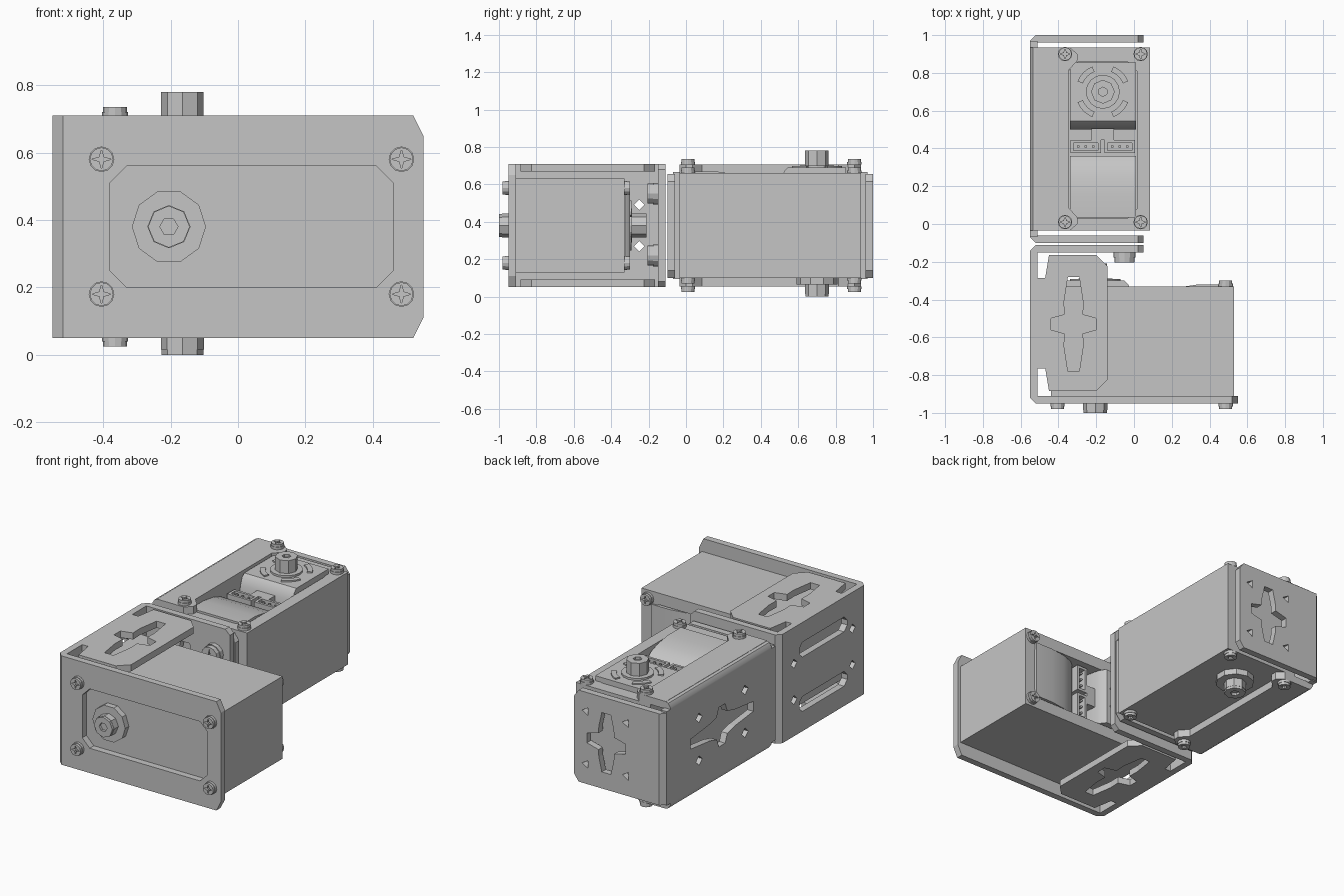
import bpy, bmesh
from math import sin, cos, pi
from mathutils import Matrix, Vector

if "Cube" in bpy.data.objects:
    bpy.data.objects.remove(bpy.data.objects["Cube"])

GREY = (0.56, 0.56, 0.56, 1)
grey = bpy.data.materials.new("plain grey")
grey.use_nodes = True
grey.diffuse_color = GREY
grey.node_tree.nodes["Principled BSDF"].inputs["Base Color"].default_value = GREY


def frame(u, v, origin=(0, 0, 0)):
    """Local axes u, v and u x v placed at an origin."""
    u, v = Vector(u), Vector(v)
    return Matrix.Translation(origin) @ Matrix((u, v, u.cross(v))).transposed().to_4x4()


X, Y, Z = (1, 0, 0), (0, 1, 0), (0, 0, 1)
FLAT = frame(X, Y)                  # w is +z
FACING_X = frame(Y, Z)              # w is +x
FACING_FRONT = frame(X, Z)          # w is -y


def plate(name, outline, w0, w1, m=FLAT, holes=(), smooth=False):
    """Extrude a 2D outline with holes from w0 to w1 along the frame's third axis."""
    curve = bpy.data.curves.new(name, 'CURVE')
    curve.dimensions, curve.fill_mode = '2D', 'BOTH'
    curve.extrude = abs(w1 - w0) / 2
    for loop in (outline, *holes):
        s = curve.splines.new('POLY')
        s.points.add(len(loop) - 1)
        s.use_cyclic_u = True
        for p, (a, b) in zip(s.points, loop):
            p.co = (a, b, 0, 1)
    tmp = bpy.data.objects.new(name + "_tmp", curve)
    bpy.context.collection.objects.link(tmp)
    dg = bpy.context.evaluated_depsgraph_get()
    mesh = bpy.data.meshes.new_from_object(tmp.evaluated_get(dg))
    bpy.data.objects.remove(tmp)
    bm = bmesh.new()
    bm.from_mesh(mesh)
    bmesh.ops.remove_doubles(bm, verts=bm.verts, dist=0.0001)
    bm.transform(m @ Matrix.Translation((0, 0, (w0 + w1) / 2)))
    bmesh.ops.recalc_face_normals(bm, faces=bm.faces)
    for f in bm.faces:
        f.smooth = False
    bm.to_mesh(mesh)
    bm.free()
    mesh.materials.clear()
    mesh.materials.append(grey)
    ob = bpy.data.objects.new(name, mesh)
    bpy.context.collection.objects.link(ob)
    if smooth:
        bpy.ops.object.select_all(action='DESELECT')
        ob.select_set(True)
        bpy.context.view_layer.objects.active = ob
        bpy.ops.object.shade_smooth_by_angle(angle=0.6)


def rect(a0, b0, a1, b1, c=0.0):
    """Rectangle with all corners cut by c."""
    if not c:
        return [(a0, b0), (a1, b0), (a1, b1), (a0, b1)]
    return [(a0 + c, b0), (a1 - c, b0), (a1, b0 + c), (a1, b1 - c),
            (a1 - c, b1), (a0 + c, b1), (a0, b1 - c), (a0, b0 + c)]


def wall(a0, b0, a1, b1, ca, cb):
    """Rectangle with only the two corners on the high side cut."""
    return [(a0, b0), (a1 - ca, b0), (a1, b0 + cb), (a1, b1 - cb), (a1 - ca, b1), (a0, b1)]


def ring(a, b, r, n):
    return [(a + r * cos(2 * pi * i / n), b + r * sin(2 * pi * i / n)) for i in range(n)]


def star(a, b, la, lb, wide=0.03):
    """Four-armed cutout with blunt arms of length la and lb."""
    q = [(la, wide), (0.4 * la, 0.05), (0.05, 0.4 * lb + 0.02), (wide, lb)]
    pts = q + [(-x, y) for x, y in q[::-1]]
    pts += [(-x, -y) for x, y in pts]
    return [(a + x, b + y) for x, y in pts]


def screw(name, a, b, w0, m, r=0.038, h=0.03):
    plate(name + "_base", ring(a, b, r, 12), w0, w0 + h / 2, m)
    cross = [(a + k * cos(i * pi / 4), b + k * sin(i * pi / 4))
             for i in range(8) for k in [0.009 if i % 2 else 0.75 * r]]
    plate(name + "_head", ring(a, b, r * 0.92, 12), w0 + h / 2, w0 + h, m, [cross])


def servo(tag, m, h, back, drive_lift, idler_lift):
    """Motor unit: u runs along its length, w points out of its drive side.
    The lifts give the screw seat heights on the low and high v sides."""
    shaft = 0.235
    window = rect(0.075, -0.18, 0.905, 0.18, 0.05)
    plate(tag + "_case", rect(0, -0.25, 0.97, 0.25), 0, h - 0.13, m)
    plate(tag + "_case_rim", rect(0, -0.25, 0.97, 0.25), h - 0.13, h, m, [window])
    # Raised blocks on both sides of the connector pit, profiled across the width
    side = m @ frame((1, 0, 0), (0, 0, 1))
    top = h + 0.03
    plate(tag + "_drive_block", [(0.08, h - 0.13), (0.435, h - 0.13), (0.435, h - 0.08),
          (0.425, h - 0.03), (0.41, h + 0.01), (0.39, top), (0.08, top)], -0.175, 0.175, side, smooth=True)
    plate(tag + "_tail_block", [(0.575, h - 0.13), (0.90, h - 0.13), (0.90, h + 0.01), (0.78, h + 0.01),
          (0.68, h - 0.005), (0.61, h - 0.03), (0.575, h - 0.06)], -0.175, 0.175, side, smooth=True)
    for i, v in enumerate((-0.09, 0.09)):
        plate(f"{tag}_connector_{i}", rect(0.49, v - 0.08, 0.56, v + 0.08), h - 0.13, h - 0.03, m,
              [rect(0.505, v - 0.065, 0.545, v + 0.065)])
        for k in (-1, 0, 1):
            plate(f"{tag}_pin_{i}_{k}", ring(0.525, v + 0.04 * k, 0.008, 6), h - 0.13, h - 0.035, m)
    plate(tag + "_centre_tab", rect(0.43, -0.06, 0.49, 0.06), h - 0.13, h - 0.03, m)
    # Drive horn with curved ribs around it
    for q in range(4):
        arc = [q * pi / 2 + pi / 4 + t * 0.13 for t in range(-3, 4)]
        rib = [(shaft + r * cos(t), r * sin(t)) for r, ts in ((0.145, arc), (0.115, arc[::-1])) for t in ts]
        plate(f"{tag}_rib_{q}", rib, top, top + 0.008, m)
    plate(tag + "_horn_collar", ring(shaft, 0, 0.09, 16), top, top + 0.012, m)
    plate(tag + "_horn", ring(shaft, 0, 0.063, 8), top, h + 0.105, m)
    plate(tag + "_horn_rim", ring(shaft, 0, 0.063, 8), h + 0.105, h + 0.12, m, [ring(shaft, 0, 0.025, 6)])
    # Idler boss on the other side
    plate(tag + "_idler_disc", ring(shaft, 0, 0.11, 10), -0.035, 0, m)
    plate(tag + "_idler_nut", ring(shaft, 0, 0.064, 8), 0.015 - back, -0.035, m)
    plate(tag + "_idler_rim", ring(shaft, 0, 0.062, 8), -back, 0.015 - back, m, [ring(shaft, 0, 0.027, 6)])
    flip = m @ frame((1, 0, 0), (0, -1, 0))
    for u in (0.035, 0.925):
        for v, up, down in zip((-0.2, 0.2), drive_lift, idler_lift):
            screw(tag + "_drive_screw", u, v, h + up, m)
            screw(tag + "_idler_screw", u, -v, down, flip)


servo("front_servo", frame(X, (0, 0, -1), (-0.44, -0.91, 0.38)), 0.58, 0.09, (0, 0), (0.04, 0.04))
servo("rear_servo", frame((0, -1, 0), X, (-0.165, 0.935, 0.1)), 0.56, 0.1, (0.045, 0), (0.045, 0))

# Front bracket: face plate, slotted side wall, back wall and two flanges
plate("front_face_plate", wall(-0.52, 0.05, 0.55, 0.71, 0.03, 0.06), 0.91, 0.95, FACING_FRONT,
      [rect(-0.38, 0.2, 0.46, 0.56, 0.05)])
slots = [rect(-0.76, z, -0.3, z + 0.09, 0.03) for z in (0.17, 0.5)]
slots += [ring(y, z, 0.028, 4) for y in (-0.25, -0.81) for z in (0.27, 0.49)]
plate("front_side_wall", rect(-0.92, 0.05, -0.14, 0.71), -0.55, -0.51, FACING_X, slots)
plate("front_back_wall", wall(-0.52, 0.05, 0.05, 0.71, 0.03, 0.03), 0.11, 0.15, FACING_FRONT,
      [star(-0.25, 0.38, 0.13, 0.18)])
half = [(-0.55, 0.24), (-0.47, 0.24), (-0.45, 0.36), (-0.2, 0.36), (-0.14, 0.3)]
flange = [(x, -0.525 + y) for x, y in half] + [(x, -0.525 - y) for x, y in half[::-1]]
for name, z in (("top", 0.67), ("bottom", 0.05)):
    plate("front_flange_" + name, flange, z, z + 0.04, FLAT, [star(-0.32, -0.53, 0.12, 0.25)])
for z in (0.22, 0.55):
    screw("joint_screw", -0.05, z, 0.15, FACING_FRONT, 0.058, 0.055)

# Rear bracket: long side wall and two end walls with star cutouts
dots = [ring(y, z, 0.03, 4) for y in (0.22, 0.66) for z in (0.25, 0.51)]
plate("rear_side_wall", rect(-0.07, 0.095, 0.97, 0.665), -0.55, -0.51, FACING_X,
      [star(0.44, 0.38, 0.3, 0.12)] + dots)
dots = [ring(x, z, 0.028, 3) for x in (-0.3, -0.03) for z in (0.22, 0.54)]
for name, w in (("inner", 0.06), ("outer", -1.0)):
    plate("rear_end_wall_" + name, wall(-0.52, 0.1, 0.05, 0.655, 0.03, 0.04), w, w + 0.04, FACING_FRONT,
          [star(-0.165, 0.38, 0.13, 0.18)] + dots)

# Rear flanges: strips with a screw tab at each end, and the bend into the side wall
half = [(-0.52, 0.485), (-0.34, 0.485), (-0.3, 0.45), (-0.3, 0.415), (-0.345, 0.365)]
strip = [(x, 0.45 + y) for x, y in half] + [(x, 0.45 - y) for x, y in half[::-1]]
for name, z, s in (("top", 0.66, 1), ("bottom", 0.1, -1)):
    plate("rear_flange_" + name, strip, z, z + s * 0.045)
    plate("rear_flange_bend_" + name, [(-0.55, z), (-0.55, z + s * 0.015), (-0.535, z + s * 0.038),
          (-0.515, z + s * 0.045), (-0.51, z + s * 0.045), (-0.51, z)], -0.935, 0.035, FACING_FRONT, smooth=True)

# Angled bends joining the walls at the four upright corners
for name, y, s, z0, z1 in (("front_a", -0.95, 1, 0.05, 0.71), ("front_b", -0.11, -1, 0.05, 0.71),
                           ("rear_a", -0.1, 1, 0.1, 0.655), ("rear_b", 1.0, -1, 0.1, 0.655)):
    plate("bend_" + name, [(-0.55, y + s * 0.03), (-0.52, y), (-0.51, y), (-0.51, y + s * 0.04),
                           (-0.55, y + s * 0.04)], z0, z1)
